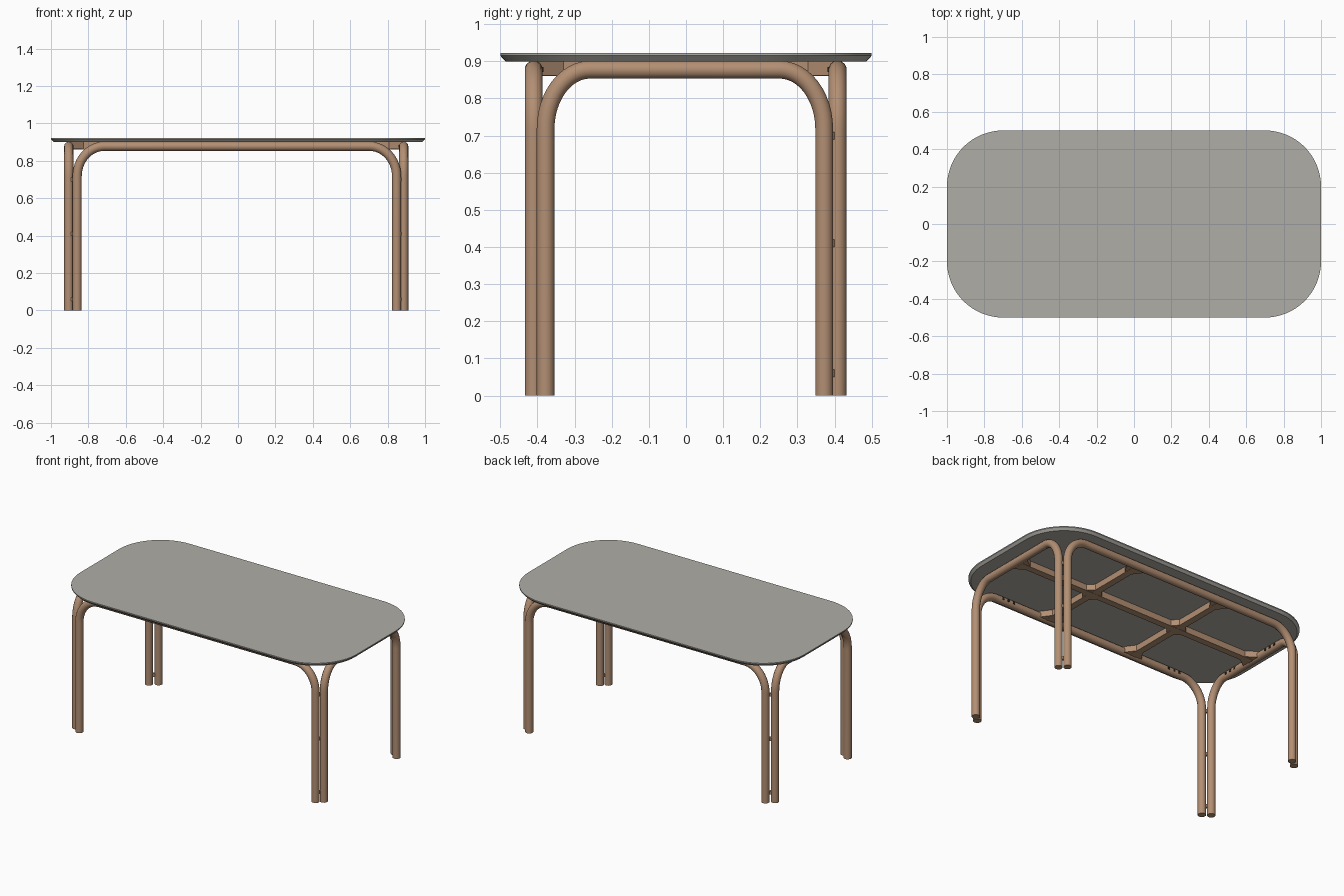
import bpy, bmesh, math
from mathutils import Vector

if "Cube" in bpy.data.objects:
    bpy.data.objects.remove(bpy.data.objects["Cube"])


def material(name, rgb):
    m = bpy.data.materials.new(name)
    m.diffuse_color = (*rgb, 1)
    m.use_nodes = True
    m.node_tree.nodes["Principled BSDF"].inputs["Base Color"].default_value = m.diffuse_color
    return m


WOOD = material("warm wood", (0.45, 0.275, 0.172))
EDGE = material("dark wood edge", (0.32, 0.165, 0.096))
GREY = material("stone grey", (0.43, 0.42, 0.385))
DARK = material("dark fixing", (0.03, 0.022, 0.018))


def add(name, mesh, mats, smooth=False):
    ob = bpy.data.objects.new(name, mesh)
    bpy.context.collection.objects.link(ob)
    mesh.materials.clear()
    for m in mats:
        mesh.materials.append(m)
    if smooth:
        bpy.ops.object.select_all(action='DESELECT')
        ob.select_set(True)
        bpy.context.view_layer.objects.active = ob
        bpy.ops.object.shade_smooth_by_angle(angle=math.radians(40))
    return ob


def prism(name, pts, z0, z1, mat):
    bm = bmesh.new()
    f = bm.faces.new([bm.verts.new((x, y, z0)) for x, y in pts])
    r = bmesh.ops.extrude_face_region(bm, geom=[f])
    bmesh.ops.translate(bm, vec=(0, 0, z1 - z0),
                        verts=[v for v in r["geom"] if isinstance(v, bmesh.types.BMVert)])
    bmesh.ops.recalc_face_normals(bm, faces=bm.faces)
    me = bpy.data.meshes.new(name)
    bm.to_mesh(me)
    bm.free()
    return add(name, me, [mat])


def box(name, x0, x1, y0, y1, z0, z1, mat):
    return prism(name, [(x0, y0), (x1, y0), (x1, y1), (x0, y1)], z0, z1, mat)


def tube(name, pts, radius, mat):
    cu = bpy.data.curves.new(name, 'CURVE')
    cu.dimensions = '3D'
    cu.bevel_depth = radius
    cu.bevel_resolution = 5
    cu.use_fill_caps = True
    sp = cu.splines.new('POLY')
    sp.points.add(len(pts) - 1)
    for p, q in zip(sp.points, pts):
        p.co = (*q, 1)
    tmp = bpy.data.objects.new("tmp", cu)
    bpy.context.collection.objects.link(tmp)
    dg = bpy.context.evaluated_depsgraph_get()
    me = bpy.data.meshes.new_from_object(tmp.evaluated_get(dg))
    bpy.data.objects.remove(tmp)
    return add(name, me, [mat], True)


# table top: rounded slab with a wood edge tapering under
def outline(inset):
    pts = []
    for cx, cy, a0 in ((.7, .2, 0), (-.7, .2, 90), (-.7, -.2, 180), (.7, -.2, 270)):
        for i in range(17):
            a = math.radians(a0 + 90 * i / 16)
            pts.append((cx + (.3 - inset) * math.cos(a), cy + (.3 - inset) * math.sin(a)))
    return pts


bm = bmesh.new()
# rings: height, inset, material of the band leading to the next ring
levels = [(.922, 0, 0), (.915, 0, 1), (.90, .014, 1), (.90, .03, 0)]
rings = [[bm.verts.new((x, y, z)) for x, y in outline(i)] for z, i, _ in levels]
bm.faces.new(rings[0])
bm.faces.new(list(reversed(rings[-1])))
n = len(rings[0])
for k in range(len(rings) - 1):
    for j in range(n):
        f = bm.faces.new((rings[k][j], rings[k + 1][j],
                          rings[k + 1][(j + 1) % n], rings[k][(j + 1) % n]))
        f.material_index = levels[k][2]
bmesh.ops.recalc_face_normals(bm, faces=bm.faces)
me = bpy.data.meshes.new("table_top")
bm.to_mesh(me)
bm.free()
add("table_top", me, [GREY, EDGE], True)

# bent tube frames: two along the sides, two across the ends
R, ZC = .0245, .8775


def arch(lo, hi, bend_w, bend_h):
    left, right = [(lo, 0)], []
    for i in range(13):
        a = math.radians(90 * i / 12)
        du, z = bend_w * (1 - math.cos(a)), ZC - bend_h + bend_h * math.sin(a)
        left.append((lo + du, z))
        right.append((hi - du, z))
    return left + right[::-1] + [(hi, 0)]


XL, XR, YF, YB = -.86, .848, -.41, .408      # side frames
EL, ER, EF, EB = -.905, .886, -.378, .372    # end frames
for nm, y in (("front_leg_frame", YF), ("back_leg_frame", YB)):
    tube(nm, [(u, y, z) for u, z in arch(XL, XR, .145, .16)], R, WOOD)
for nm, x in (("left_leg_frame", EL), ("right_leg_frame", ER)):
    tube(nm, [(x, u, z) for u, z in arch(EF, EB, .12, .16)], R, WOOD)

# small blocks joining each pair of legs, at the foot and below the bend
for xs, xe in ((XL, EL), (XR, ER)):
    for ys, ye in ((YF, EF), (YB, EB)):
        a, b = Vector((xs, ys)), Vector((xe, ye))
        d = (b - a).normalized()
        p = Vector((-d.y, d.x)) * .009
        for z in (.05, .4, .69):
            prism("leg_connector", [a + p, b + p, b - p, a - p], z, z + .02, WOOD)

# under-frame lattice: long spine and two cross beams
W, Z0, Z1 = .022, .86, .90
box("spine_beam", EL, ER, -W, W, Z0, Z1, WOOD)
NX = .32
for x in (-NX, NX):
    box("cross_beam", x - W, x + W, YF, YB, Z0 + .001, Z1, WOOD)
    # chamfered corners where beams meet
    g = .08
    prism("node_gusset", [(x + g, 0), (x, g), (x - g, 0), (x, -g)], Z0 + .002, Z1, WOOD)
    for y, s in ((YF, 1), (YB, -1)):
        prism("rail_gusset", [(x - .08, y), (x + .08, y), (x, y + s * .11)], Z0 + .002, Z1, WOOD)
for x, s in ((EL, 1), (ER, -1)):
    prism("end_gusset", [(x, -.08), (x, .08), (x + s * .11, 0)], Z0 + .002, Z1, WOOD)

# dark fixing holes on the inner faces of the rails, near the joints
for sx in (-1, 1):
    for k in (.59, .63, .67):
        for y, s in ((YF, 1), (YB, -1)):
            yy = y + s * R
            box("rail_fixing", sx * k - .007, sx * k + .007, yy - .003, yy + .002, .871, .884, DARK)
for sy in (-1, 1):
    for k in (.14, .18, .22):
        for x, s in ((EL, 1), (ER, -1)):
            xx = x + s * R
            box("end_fixing", xx - .003, xx + .002, sy * k - .007, sy * k + .007, .871, .884, DARK)
